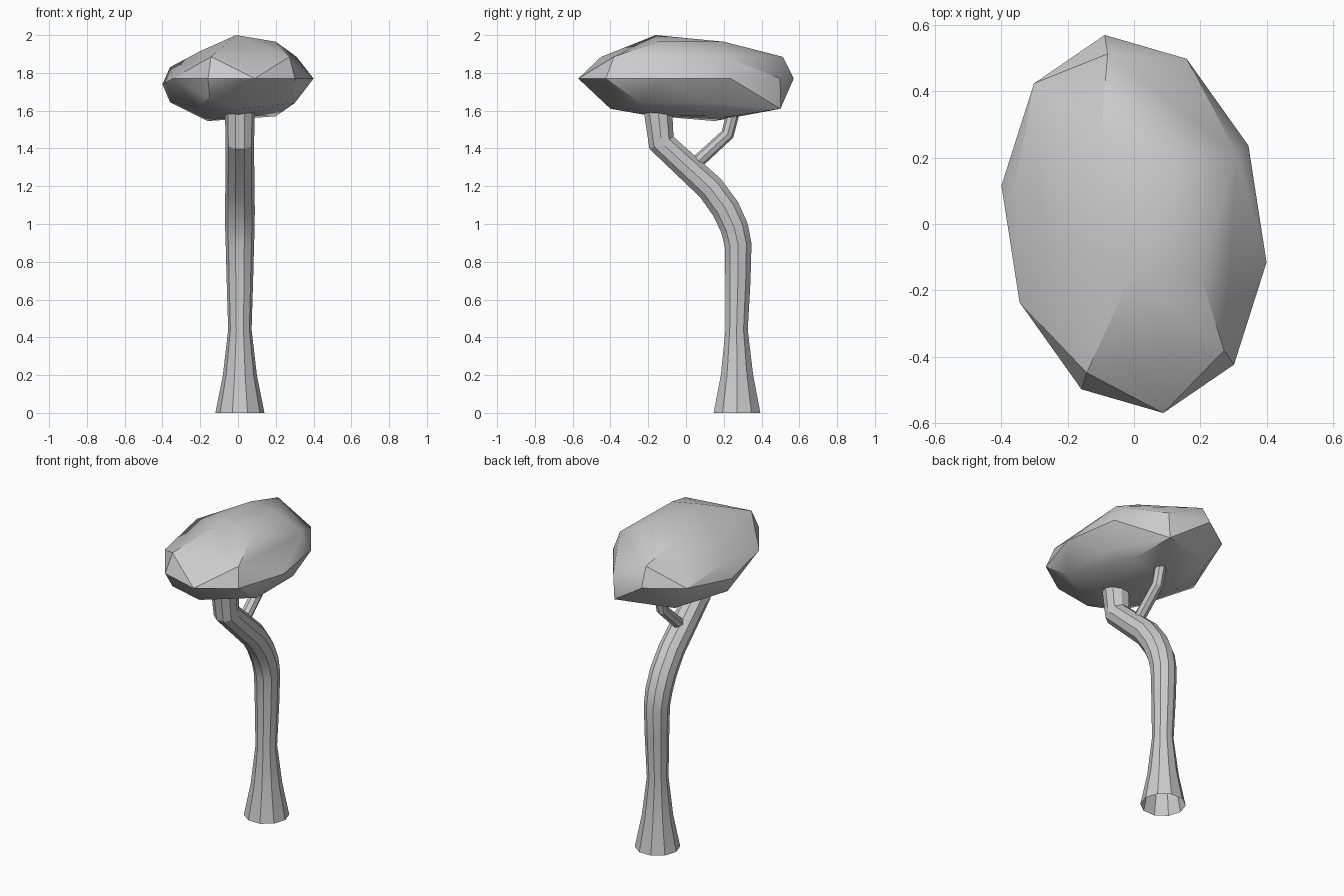
import bpy, bmesh, math
from mathutils import Vector

if "Cube" in bpy.data.objects:
    bpy.data.objects.remove(bpy.data.objects["Cube"], do_unlink=True)

GREY = (0.6, 0.6, 0.6, 1)
mat = bpy.data.materials.new("plain grey")
mat.use_nodes = True
mat.diffuse_color = GREY
mat.node_tree.nodes["Principled BSDF"].inputs["Base Color"].default_value = GREY


def finish(bm, name):
    bmesh.ops.recalc_face_normals(bm, faces=bm.faces)
    mesh = bpy.data.meshes.new(name)
    bm.to_mesh(mesh)
    bm.free()
    mesh.materials.append(mat)
    obj = bpy.data.objects.new(name, mesh)
    bpy.context.collection.objects.link(obj)
    bpy.ops.object.select_all(action='DESELECT')
    obj.select_set(True)
    bpy.context.view_layer.objects.active = obj
    bpy.ops.object.shade_smooth_by_angle(angle=math.radians(30))
    return obj


def tube(name, path, sides, x):
    """Open tube along (y, z, radius) stations lying in one upright plane."""
    bm = bmesh.new()
    pts = [Vector((x, y, z)) for y, z, r in path]
    rings = []
    for i, (y, z, r) in enumerate(path):
        t = Vector()
        if i > 0:
            t += (pts[i] - pts[i - 1]).normalized()
        if i < len(pts) - 1:
            t += (pts[i + 1] - pts[i]).normalized()
        if i == 0 and abs(z) < 0.001:
            t = Vector((0, 0, 1))
        side = Vector((1, 0, 0))
        across = t.normalized().cross(side)
        rings.append([bm.verts.new(pts[i] + r * (side * math.cos(a) + across * math.sin(a)))
                      for a in (math.tau * k / sides for k in range(sides))])
    for low, high in zip(rings, rings[1:]):
        for k in range(sides):
            n = (k + 1) % sides
            bm.faces.new((low[k], low[n], high[n], high[k]))
    return finish(bm, name)


# Trunk: flared foot, upright stem, leaning bend
tube("trunk", [(.27, 0, .13), (.27, .2, .09), (.268, .44, .062), (.275, .7, .07),
               (.276, .89, .075), (.256, .98, .078), (.21, 1.08, .079), (.13, 1.19, .077),
               (-.13, 1.43, .075), (-.15, 1.62, .08)], 10, .01)

# Side branch
tube("branch", [(.04, 1.31, .035), (.22, 1.475, .035), (.26, 1.63, .034)], 8, .01)

# Faceted crown: ten-point rim, with a shoulder and a crest above and below
bm = bmesh.new()
A, B = Vector((.40, -.116, 0)), Vector((.037, .562, 0))
for k in range(10):
    a = math.tau * k / 10
    rim = A * math.cos(a) + B * math.sin(a)
    bm.verts.new(rim + Vector((0, 0, 1.74 if k == 5 else 1.77)))
    if k % 2:
        bm.verts.new(rim * .9 + Vector((0, 0, 1.83 if k == 5 else 1.885)))

crest = [(-.01, -.16, 2), (.2, -.15, 1.965), (.14, .2, 1.965), (-.1, .275, 1.945),
         (-.2, -.03, 1.915)]
under = [(.3, -.24, 1.64), (.01, -.4, 1.61), (-.15, -.44, 1.67), (-.22, -.25, 1.62),
         (-.36, .1, 1.645), (-.2, .4, 1.61), (.15, .5, 1.61), (.3, .12, 1.64),
         (.2, .24, 1.57), (-.16, .15, 1.545), (0, -.2, 1.575)]
for p in crest + under:
    bm.verts.new(p)
hull = bmesh.ops.convex_hull(bm, input=bm.verts)
loose = [v for v in bm.verts if not v.link_faces]
bmesh.ops.delete(bm, geom=loose, context='VERTS')
finish(bm, "crown")
